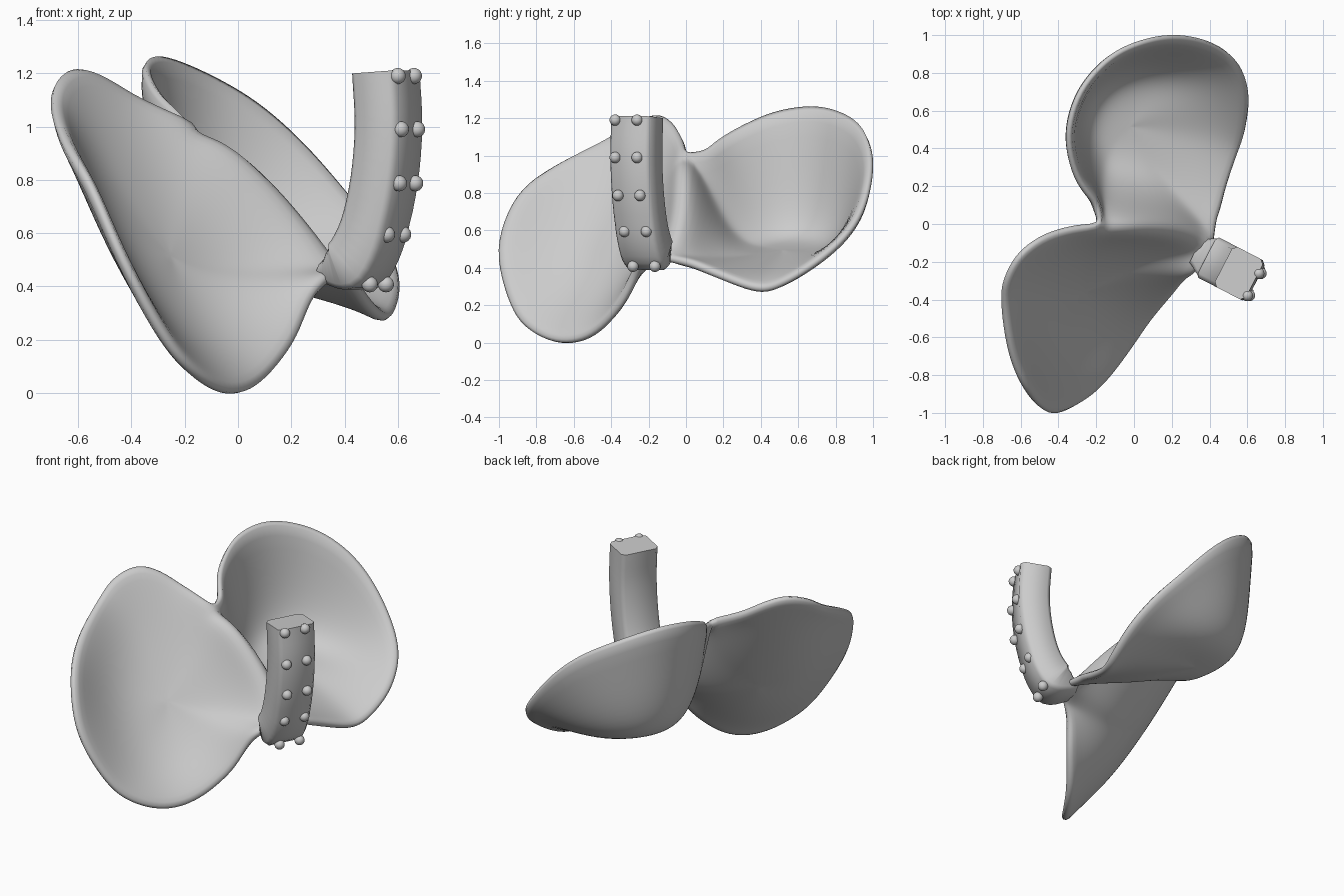
import bpy, bmesh
from mathutils import Vector as V

if "Cube" in bpy.data.objects:
    bpy.data.objects.remove(bpy.data.objects["Cube"])


def spline(pts, n):
    """Open Catmull-Rom samples through pts, n per span."""
    p = [V(q) for q in pts]
    p = [2 * p[0] - p[1]] + p + [2 * p[-1] - p[-2]]
    out = []
    for i in range(1, len(p) - 2):
        a, b, c, d = p[i - 1:i + 3]
        for k in range(n):
            t = k / n
            out.append(0.5 * (2 * b + (c - a) * t + (2 * a - 5 * b + 4 * c - d) * t * t
                              + (3 * b - a - 3 * c + d) * t ** 3))
    return out + [p[-2].copy()]


def make_object(name, bm):
    me = bpy.data.meshes.new(name)
    bm.to_mesh(me)
    bm.free()
    ob = bpy.data.objects.new(name, me)
    bpy.context.collection.objects.link(ob)
    return ob


def smooth(ob, angle):
    bpy.ops.object.select_all(action='DESELECT')
    ob.select_set(True)
    bpy.context.view_layer.objects.active = ob
    bpy.ops.object.shade_smooth_by_angle(angle=angle)


def grow(rim, centre, k=1.015):
    """Push the free part of a rim outward a little."""
    c = V(centre)
    return [c + (q - c) * k if 4 <= i < len(rim) - 4 else q for i, q in enumerate(rim)]


def bowl(bm, loop, centre, axis, p_low, p_high, rings=12):
    """Dished patch from a closed rim down to a deep centre point."""
    c, n = V(centre), V(axis).normalized()
    mid = bm.verts.new(c)
    prev = None
    for r in range(1, rings + 1):
        t = r / rings
        row = []
        for q in loop:
            h = (q - c).dot(n)
            tang = (q - c) - n * h
            f = min(1, max(0, (q.z - 0.3) / 0.6))
            p = p_low + (p_high - p_low) * f
            row.append(bm.verts.new(c + tang * t + n * h * t ** p))
        m = len(row)
        for i in range(m):
            j = (i + 1) % m
            if prev:
                bm.faces.new((prev[i], row[i], row[j], prev[j]))
            else:
                bm.faces.new((mid, row[i], row[j]))
        prev = row


# Twin bowls sharing a ridge
notch, end = (-0.18, 0.0, 1.02), (0.42, -0.12, 0.45)
ridge = spline([notch, (-0.02, -0.01, 0.97), (0.15, -0.02, 0.81), (0.3, -0.05, 0.62), end], 4)
rim_a = spline([notch, (-0.4, -0.035, 1.12), (-0.58, -0.14, 1.21), (-0.67, -0.28, 1.17),
                (-0.69, -0.42, 1.08), (-0.645, -0.7, 0.94), (-0.55, -0.9, 0.78),
                (-0.43, -1.0, 0.5), (-0.27, -0.93, 0.2), (-0.15, -0.82, 0.065),
                (-0.03, -0.66, 0.005), (0.08, -0.5, 0.045), (0.2, -0.36, 0.19),
                (0.27, -0.28, 0.35), (0.34, -0.24, 0.43), end], 3)
rim_b = spline([notch, (-0.205, 0.11, 1.04), (-0.3, 0.25, 1.13), (-0.345, 0.47, 1.23),
                (-0.28, 0.7, 1.26), (-0.12, 0.88, 1.2), (0.07, 0.965, 1.09),
                (0.25, 0.985, 0.93), (0.43, 0.94, 0.72), (0.55, 0.84, 0.56),
                (0.6, 0.68, 0.42), (0.58, 0.5, 0.31), (0.54, 0.38, 0.285),
                (0.48, 0.2, 0.35), (0.44, 0.03, 0.42), end], 3)
centre_a, centre_b = (-0.28, -0.36, 0.49), (-0.06, 0.54, 0.48)
rim_a, rim_b = grow(rim_a, centre_a), grow(rim_b, centre_b)
bm = bmesh.new()
bowl(bm, rim_a + ridge[-2:0:-1], centre_a, (0.6, -0.6, 0.5), 2.4, 2.6)
bowl(bm, ridge + rim_b[-2:0:-1], centre_b, (0.22, -0.1, 0.95), 1.5, 5.5)
bmesh.ops.remove_doubles(bm, verts=bm.verts, dist=0.0005)
bmesh.ops.recalc_face_normals(bm, faces=bm.faces)
# relax away radial creases, keeping the rim and most of the ridge
inner = [v for v in bm.verts if not v.is_boundary]
off_ridge = [v for v in inner if min((v.co - q).length for q in ridge) > 0.002]
for group, times in ((off_ridge, 22), (inner, 3)):
    for _ in range(times):
        bmesh.ops.smooth_vert(bm, verts=group, factor=0.5,
                              use_axis_x=True, use_axis_y=True, use_axis_z=True)
shell = make_object("twin_bowls", bm)
sol = shell.modifiers.new("thickness", 'SOLIDIFY')
sol.thickness, sol.offset = 0.05, 0
sub = shell.modifiers.new("round", 'SUBSURF')
sub.levels = sub.render_levels = 1
smooth(shell, 3.14)

# Curved stalk: rectangular section swept in a vertical plane
origin = V((0.38, -0.17, 0))
out_dir, side = V((0.89, -0.46, 0)).normalized(), V((0.46, 0.89, 0)).normalized()
path = spline([(0.197, 0, 1.205), (0.208, 0, 1.0), (0.19, 0, 0.8), (0.145, 0, 0.62),
               (0.075, 0, 0.5), (0.0, 0, 0.462), (-0.06, 0, 0.455)], 4)
bm = bmesh.new()
prev = None
for i, q in enumerate(path):
    tan = (path[min(i + 1, len(path) - 1)] - path[max(i - 1, 0)]).normalized()
    nrm = out_dir * -tan.z + V((0, 0, tan.x))
    k = max(0, (i - 17) / (len(path) - 18))
    w, d = 0.12 - 0.05 * k, 0.092 - 0.065 * k
    bend = 0.018 * max(0, 1 - abs(i - 16) / 5)
    base = origin + out_dir * q.x + V((0, 0, q.z))
    c = 0.022
    row = [bm.verts.new(base + side * u + nrm * v) for u, v in
           ((w - c, d + bend), (w, d + bend - c), (w, c - d), (w - c, -d),
            (c - w, -d), (-w, c - d), (-w, d + bend - c), (c - w, d + bend))]
    if prev:
        for j in range(8):
            bm.faces.new((prev[j], prev[(j + 1) % 8], row[(j + 1) % 8], row[j]))
    else:
        bm.faces.new(row)
    prev = row
bm.faces.new(prev)
bmesh.ops.recalc_face_normals(bm, faces=bm.faces)
smooth(make_object("stalk", bm), 0.8)

# Two columns of beads on the outer face
beads = [(0.63, -0.32, 1.19), (0.642, -0.32, 0.99), (0.635, -0.305, 0.787),
         (0.59, -0.27, 0.595), (0.525, -0.225, 0.408)]
for i, q in enumerate(beads):
    for s in (-1, 1):
        bpy.ops.mesh.primitive_uv_sphere_add(segments=20, ring_count=12, radius=0.03,
                                             location=V(q) + side * 0.066 * s)
        bead = bpy.context.object
        bead.name = f"bead_{i}_{'left' if s < 0 else 'right'}"
        smooth(bead, 3.14)
